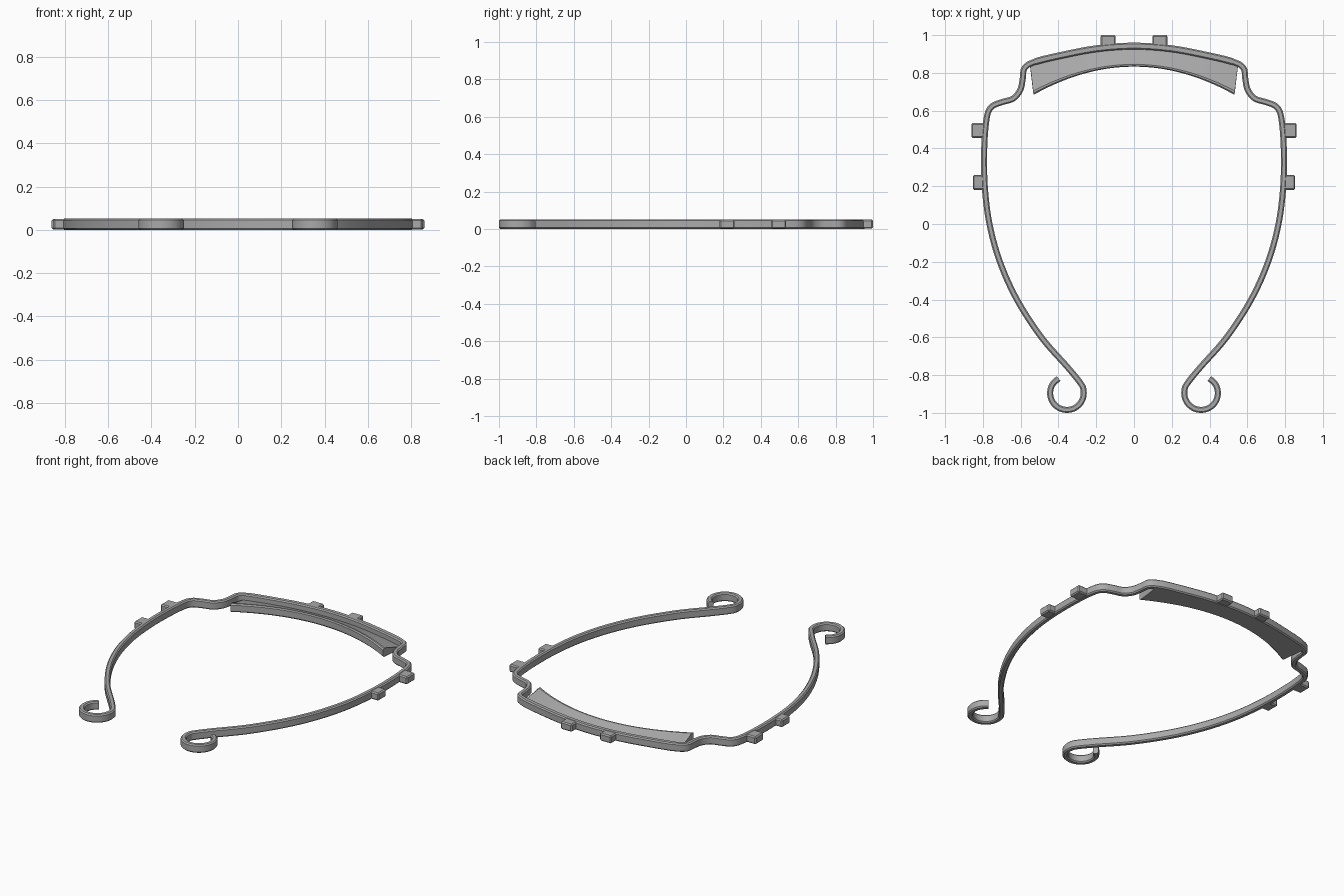
import bpy, bmesh, math
from mathutils import Vector

if "Cube" in bpy.data.objects:
    bpy.data.objects.remove(bpy.data.objects["Cube"])

H = 0.052      # overall height
C = 0.007      # edge chamfer

grey = bpy.data.materials.new("plain_grey")
grey.use_nodes = True
grey.diffuse_color = (0.4, 0.4, 0.4, 1)
grey.node_tree.nodes["Principled BSDF"].inputs["Base Color"].default_value = (0.4, 0.4, 0.4, 1)


def finish(name, bm, angle=30):
    bmesh.ops.recalc_face_normals(bm, faces=bm.faces)
    mesh = bpy.data.meshes.new(name)
    bm.to_mesh(mesh)
    bm.free()
    mesh.materials.append(grey)
    ob = bpy.data.objects.new(name, mesh)
    bpy.context.collection.objects.link(ob)
    bpy.ops.object.select_all(action='DESELECT')
    ob.select_set(True)
    bpy.context.view_layer.objects.active = ob
    bpy.ops.object.shade_smooth_by_angle(angle=math.radians(angle))
    return ob


def loft(name, sections):
    """Skin a row of closed cross-sections and cap both ends."""
    bm = bmesh.new()
    rings = [[bm.verts.new(p) for p in s] for s in sections]
    n = len(rings[0])
    for a, b in zip(rings, rings[1:]):
        for i in range(n):
            j = (i + 1) % n
            bm.faces.new((a[i], a[j], b[j], b[i]))
    bm.faces.new(rings[0])
    bm.faces.new(rings[-1])
    return finish(name, bm)


def spline(pts, steps=6):
    """Smooth curve through the points."""
    p = [2 * pts[0] - pts[1]] + pts + [2 * pts[-1] - pts[-2]]
    out = []
    for a, b, c, d in zip(p, p[1:], p[2:], p[3:]):
        for k in range(steps):
            t = k / steps
            out.append(0.5 * (2 * b + (c - a) * t + (2 * a - 5 * b + 4 * c - d) * t * t
                              + (3 * b - a - 3 * c + d) * t ** 3))
    return out + [pts[-1]]


# Band: half path from the middle of the brow to the curled hook, then mirrored
half = [Vector(p) for p in (
    (0, .942), (.2, .928), (.4, .89), (.53, .857), (.58, .825), (.589, .77),
    (.602, .71), (.64, .664), (.70, .645), (.755, .62), (.78, .56), (.793, .4),
    (.79, .2), (.765, 0), (.71, -.2), (.62, -.4), (.49, -.6), (.35, -.76))]
for deg in range(145, 421, 25):
    a = math.radians(deg)
    half.append(Vector((.355 + .089 * math.cos(a), -.895 + .089 * math.sin(a))))
path = spline([Vector((-p.x, p.y)) for p in reversed(half[1:])] + half)

sections = []
for i, p in enumerate(path):
    d = (path[min(i + 1, len(path) - 1)] - path[max(i - 1, 0)]).normalized()
    side = Vector((-d.y, d.x))
    w = .018 if p.y > .86 else .016
    profile = ((-w, C), (-w + C, 0), (w - C, 0), (w, C),
               (w, H - C), (w - C, H), (-w + C, H), (-w, H - C))
    sections.append([(p.x + side.x * u, p.y + side.y * u, z) for u, z in profile])
loft("head_band", sections)

# Forehead pad: wedge that rises from the band to its curved inner lip
sections = []
N = 32
for i in range(-N, N + 1):
    t = math.sin(i / N * math.pi / 2)
    yo = .932 - .082 * t * t
    yi = .833 - .15 * t * t
    xo, xi = .552 * t, .533 * t
    if abs(i) == N:
        yi += .02
    rows = ((0, 0), (0, .012), (.84, H - .006), (.88, H),
            (.95, H), (1, H - C), (1, C), (.95, 0))
    sections.append([(xo + (xi - xo) * f, yo + (yi - yo) * f, z) for f, z in rows])
loft("forehead_pad", sections)


# Mounting tabs on the sides and brow
def tab(name, x0, x1, y0, y1):
    bm = bmesh.new()
    bmesh.ops.create_cube(bm, size=1)
    for v in bm.verts:
        v.co = ((x0 + x1) / 2 + v.co.x * (x1 - x0),
                (y0 + y1) / 2 + v.co.y * (y1 - y0), H / 2 + v.co.z * (H - .004))
    bmesh.ops.bevel(bm, geom=bm.edges[:], offset=.007, segments=1, affect='EDGES')
    finish(name, bm)


for label, s in (("left", 1), ("right", -1)):
    for pos, y, out in (("front", .22, .853), ("rear", .495, .861)):
        xs = sorted((s * .785, s * out))
        tab(f"{label}_{pos}_side_tab", *xs, y - .04, y + .04)
    xs = sorted((s * .097, s * .177))
    tab(f"{label}_brow_tab", *xs, .935, 1.0)
